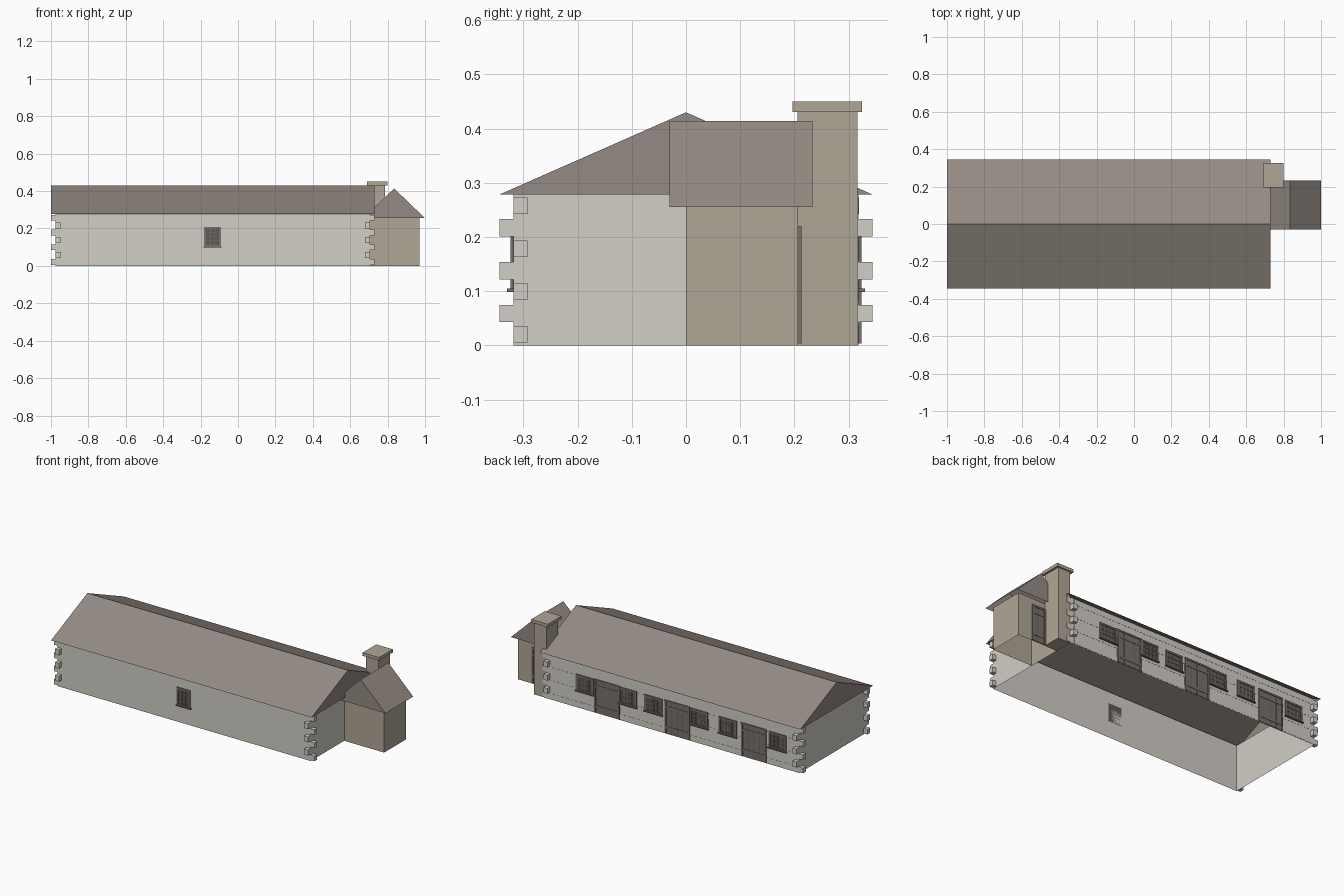
import bpy, bmesh

cube = bpy.data.objects.get("Cube")
if cube:
    bpy.data.objects.remove(cube, do_unlink=True)


def material(name, srgb):
    m = bpy.data.materials.new(name)
    col = [((c / 255 + 0.055) / 1.055) ** 2.4 for c in srgb] + [1]
    m.use_nodes = True
    m.diffuse_color = col
    m.node_tree.nodes["Principled BSDF"].inputs["Base Color"].default_value = col
    return m


LOG = material("pale_log", (210, 206, 198))
STONE = material("tan_stone", (176, 166, 150))
ROOF = material("brown_roof", (148, 138, 131))
WOOD = material("dark_wood", (122, 113, 107))
GLASS = material("dark_glass", (92, 89, 86))


def build(name, bm, mat):
    mesh = bpy.data.meshes.new(name)
    bm.to_mesh(mesh)
    bm.free()
    mesh.materials.append(mat)
    obj = bpy.data.objects.new(name, mesh)
    bpy.context.collection.objects.link(obj)
    return obj


def add_box(bm, x, y, z):
    """Add a box given (min, max) ranges on each axis."""
    verts = bmesh.ops.create_cube(bm, size=1)["verts"]
    for v in verts:
        v.co = [r[0] + (c + 0.5) * (r[1] - r[0]) for c, r in zip(v.co, (x, y, z))]
    return verts


def boxes(name, mat, ranges):
    bm = bmesh.new()
    for r in ranges:
        add_box(bm, *r)
    return build(name, bm, mat)


def open_walls(name, mat, x, y, height):
    """Four walls without floor or ceiling."""
    bm = bmesh.new()
    add_box(bm, x, y, (0, height))
    bm.normal_update()
    caps = [f for f in bm.faces if abs(f.normal.z) > 0.9]
    bmesh.ops.delete(bm, geom=caps, context='FACES')
    return build(name, bm, mat)


def gable_roof(name, x, y, eave, ridge, along_x):
    """Hollow roof shell: two slopes and two gables."""
    bm = bmesh.new()
    ends = []
    span, run = (y, x) if along_x else (x, y)
    for r in run:
        profile = [(span[0], eave), (sum(span) / 2, ridge), (span[1], eave)]
        ends.append([bm.verts.new((r, s, z) if along_x else (s, r, z))
                     for s, z in profile])
    for i in (0, 1):
        bm.faces.new((ends[0][i], ends[0][i + 1], ends[1][i + 1], ends[1][i]))
    for end in ends:
        bm.faces.new(end)
    bmesh.ops.recalc_face_normals(bm, faces=bm.faces)
    return build(name, bm, ROOF)


# Long log house
X0, X1, Y, EAVE = -0.975, 0.705, 0.318, 0.278
open_walls("house_walls", LOG, (X0, X1), (-Y, Y), EAVE)
gable_roof("house_roof", (-1, 0.73), (-0.345, 0.345), EAVE, 0.43, True)

# Interlocking log ends at the corners
D = 0.026
long_ends, cross_ends = [], []
for side in (-1, 1):
    for i in range(4):
        z = (0.005 + i * 0.079, 0.036 + i * 0.079)
        y = sorted((side * (Y - D), side * Y))
        long_ends += [((X0 - 0.025, X0), y, z), ((X1, X1 + 0.025), y, z)]
    for i in range(3):
        z = (0.043 + i * 0.079, 0.075 + i * 0.079)
        y = sorted((side * Y, side * 0.344))
        cross_ends += [((X0, X0 + D), y, z), ((X1 - D, X1), y, z)]
boxes("long_log_ends", LOG, long_ends)
boxes("cross_log_ends", LOG, cross_ends)

# Slightly proud log courses along the back
boxes("back_log_courses", LOG,
      [((X0 + D, X1 - D), (Y, Y + 0.001), (0.005 + i * 0.079, 0.036 + i * 0.079))
       for i in range(4)])


def window(name, cx, wall, side, width, z0, z1, cols, rows):
    """Glass plate, frame, glazing bars and a projecting sill."""
    def depth(a, b):
        return sorted((wall + side * a, wall + side * b))
    xa, xb, f, bar = cx - width / 2, cx + width / 2, 0.011, 0.002
    boxes(name + "_glass", GLASS, [((xa, xb), depth(0, 0.002), (z0, z1))])
    d = depth(0, 0.006)
    parts = [((xa, xa + f), d, (z0, z1)), ((xb - f, xb), d, (z0, z1)),
             ((xa + f, xb - f), d, (z0, z0 + f)), ((xa + f, xb - f), d, (z1 - f, z1)),
             ((xa - 0.004, xb + 0.004), depth(0, 0.012), (z0 - 0.003, z0 + 0.003))]
    d = depth(0, 0.004)
    for i in range(1, cols):
        x = xa + f + (width - 2 * f) * i / cols
        parts.append(((x - bar, x + bar), d, (z0 + f, z1 - f)))
    for i in range(1, rows):
        z = z0 + f + (z1 - z0 - 2 * f) * i / rows
        parts.append(((xa + f, xb - f), d, (z - bar, z + bar)))
    boxes(name + "_frame", WOOD, parts)


def door(name, cx, wall, width, height):
    """Plank door with jambs, lintel and two ledges, facing the back."""
    xa, xb, j = cx - width / 2, cx + width / 2, 0.01
    d = (wall, wall + 0.006)
    parts = [((xa, xa + j), d, (0.004, height)), ((xb - j, xb), d, (0.004, height)),
             ((xa, xb), d, (height - j, height))]
    n, inner = 4, width - 2 * j
    for i in range(n):
        x = xa + j + inner * i / n
        parts.append(((x + 0.001, x + inner / n - 0.001),
                      (wall, wall + 0.003), (0.004, height - j)))
    for k in (0.2, 0.8):
        parts.append(((xa + j, xb - j), (wall, wall + 0.005),
                      (height * k - 0.007, height * k + 0.007)))
    boxes(name, WOOD, parts)
    boxes(name + "_gaps", GLASS, [((xa, xb), (wall, wall + 0.0015), (0.004, height))])


window("front_window", -0.136, -Y, -1, 0.09, 0.102, 0.209, 3, 4)
for i, cx in enumerate((0.447, 0.162, -0.008, -0.312, -0.502, -0.832)):
    window(f"back_window_{i + 1}", cx, Y, 1, 0.118, 0.102, 0.2, 4, 3)
for i, cx in enumerate((0.3, -0.166, -0.674)):
    door(f"back_door_{i + 1}", cx, Y, 0.166, 0.203)

# Stone annex on the left end, with its own roof and door
open_walls("annex_walls", STONE, (X1 + 0.001, 0.97), (0, 0.207), 0.256)
gable_roof("annex_roof", (0.67, 1.0), (-0.03, 0.233), 0.255, 0.414, False)
door("annex_door", 0.832, 0.207, 0.09, 0.22)

# Chimney beside the annex
boxes("chimney_stack", STONE, [((0.706, 0.787), (0.206, 0.316), (0, 0.431))])
boxes("chimney_cap", STONE, [((0.69, 0.8), (0.196, 0.325), (0.431, 0.45))])
